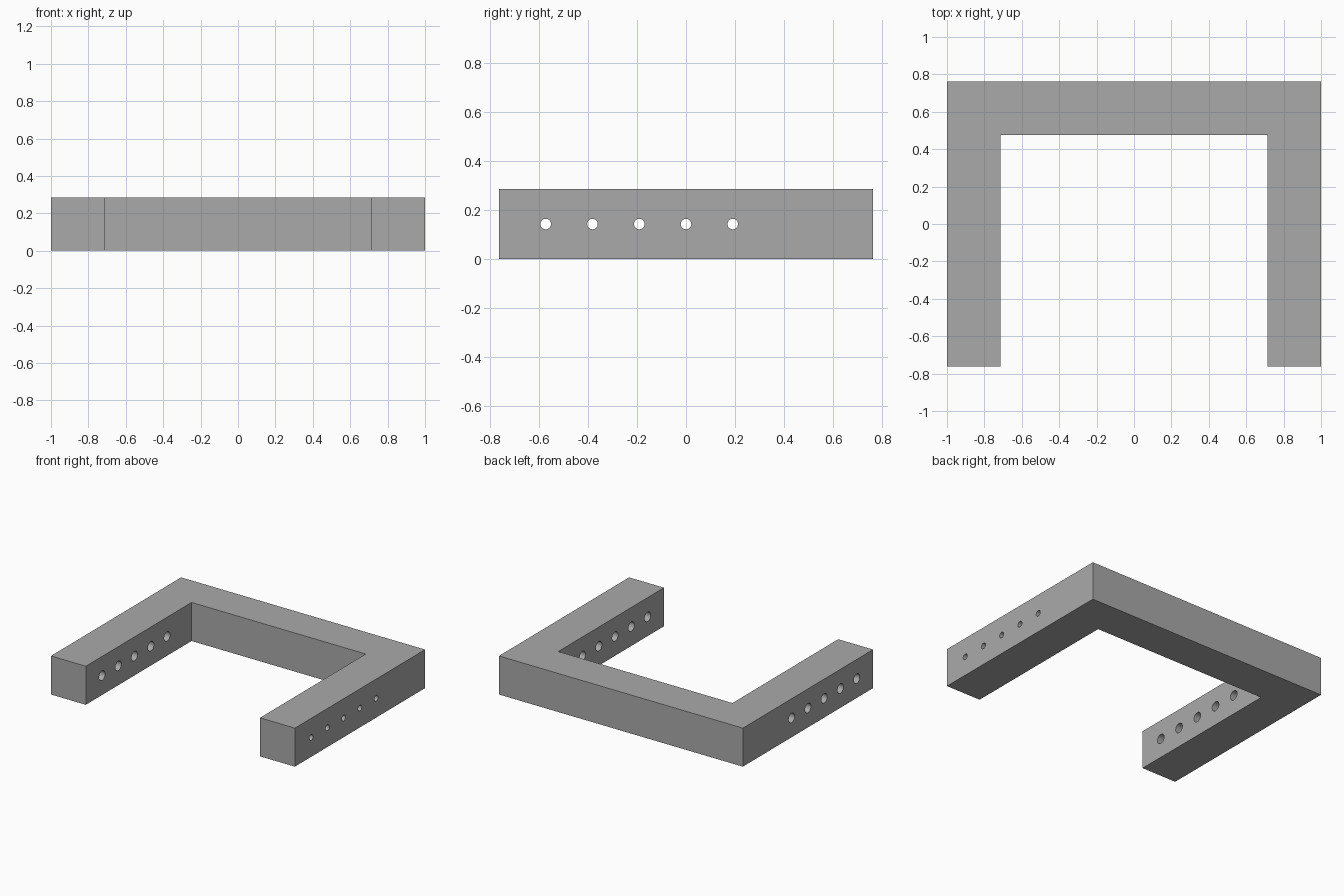
import bpy
import bmesh
from math import radians
from mathutils import Matrix

if "Cube" in bpy.data.objects:
    bpy.data.objects.remove(bpy.data.objects["Cube"])

U = 2 / 21            # module: the frame is 21 x 16 x 3 modules
W, D, H = 1.0, 8 * U, 3 * U

grey = bpy.data.materials.new("plain grey")
grey.use_nodes = True
colour = (0.40, 0.40, 0.40, 1)
grey.diffuse_color = colour
grey.node_tree.nodes["Principled BSDF"].inputs["Base Color"].default_value = colour


def make_object(name, bm):
    bmesh.ops.recalc_face_normals(bm, faces=bm.faces)
    mesh = bpy.data.meshes.new(name)
    bm.to_mesh(mesh)
    bm.free()
    mesh.materials.append(grey)
    obj = bpy.data.objects.new(name, mesh)
    bpy.context.collection.objects.link(obj)
    return obj


def row_of_rods(name, radius, x0, x1):
    """Five rods along x, used to drill the arms."""
    bm = bmesh.new()
    for i in range(5):
        place = Matrix.Translation(((x0 + x1) / 2, -D + 2 * U * (i + 1), H / 2))
        bmesh.ops.create_cone(bm, cap_ends=True, segments=32, radius1=radius,
                              radius2=radius, depth=x1 - x0,
                              matrix=place @ Matrix.Rotation(radians(90), 4, "Y"))
    obj = make_object(name, bm)
    obj.hide_render = True
    return obj


# U-shaped frame: half outline, mirrored, then extruded upwards
half = [(W, D), (W, -D), (W - H, -D), (W - H, D - H)]
outline = half + [(-x, y) for x, y in reversed(half)]
bm = bmesh.new()
face = bm.faces.new([bm.verts.new((x, y, 0)) for x, y in outline])
top = bmesh.ops.extrude_face_region(bm, geom=[face])["geom"]
bmesh.ops.translate(bm, vec=(0, 0, H),
                    verts=[v for v in top if isinstance(v, bmesh.types.BMVert)])
frame = make_object("frame", bm)

# Wide bores through the right arm and into the left, narrow bores to its outside
drills = [row_of_rods("wide_drills", 0.035, -W - 0.1, W - H / 2),
          row_of_rods("narrow_drills", 0.0215, W - H / 2 - 0.05, W + 0.1)]
bpy.context.view_layer.objects.active = frame
for drill in drills:
    cut = frame.modifiers.new(drill.name, "BOOLEAN")
    cut.operation = "DIFFERENCE"
    cut.solver = "EXACT"
    cut.object = drill
    bpy.ops.object.modifier_apply(modifier=cut.name)
for drill in drills:
    bpy.data.objects.remove(drill)

# Smooth bore walls, crisp frame edges
bpy.ops.object.select_all(action="DESELECT")
frame.select_set(True)
bpy.ops.object.shade_smooth_by_angle(angle=radians(30))
